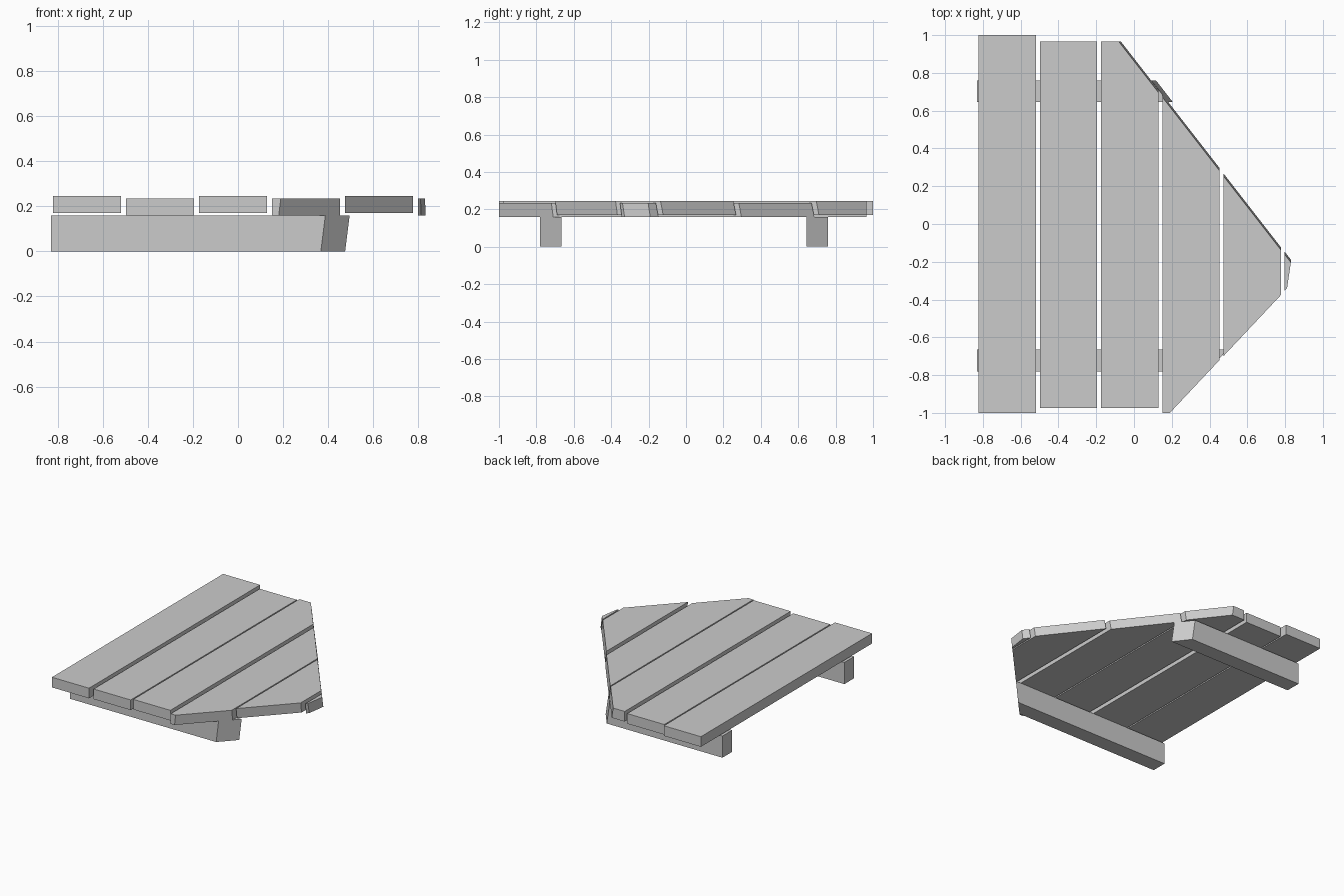
import bpy
import bmesh
from mathutils import Vector

cube = bpy.data.objects.get("Cube")
if cube:
    bpy.data.objects.remove(cube, do_unlink=True)

# One weathered grey for everything
grey = bpy.data.materials.new("weathered_grey")
grey.use_nodes = True
colour = (0.6, 0.6, 0.6, 1.0)
grey.diffuse_color = colour
grey.node_tree.nodes["Principled BSDF"].inputs["Base Color"].default_value = colour

# Slanted saw cuts: (point on the cut, outward direction)
CUTS = [
    ((0.19, -1.0, 0.235), (1, -0.94, -0.125)),
    ((-0.08, 0.965, 0.245), (1, 0.778, 0.15)),
    ((0.83, -0.205, 0.235), (1, -0.145, 0)),
]


def sawn_board(name, x, y, z):
    """Box between the given ranges, trimmed by the saw cuts."""
    bm = bmesh.new()
    bmesh.ops.create_cube(bm, size=1)
    for v in bm.verts:
        v.co = Vector([r[0] + (c + 0.5) * (r[1] - r[0]) for c, r in zip(v.co, (x, y, z))])
    for point, normal in CUTS:
        bmesh.ops.bisect_plane(bm, geom=bm.verts[:] + bm.edges[:] + bm.faces[:],
                               plane_co=point, plane_no=Vector(normal).normalized(),
                               clear_outer=True)
        rim = [e for e in bm.edges if e.is_boundary]
        if rim:
            bmesh.ops.holes_fill(bm, edges=rim, sides=0)
    bmesh.ops.recalc_face_normals(bm, faces=bm.faces[:])
    mesh = bpy.data.meshes.new(name)
    bm.to_mesh(mesh)
    bm.free()
    mesh.materials.append(grey)
    bpy.context.collection.objects.link(bpy.data.objects.new(name, mesh))


# Deck planks, alternately a little higher and lower
WIDTH, PITCH, THICK = 0.303, 0.324, 0.075
ENDS = [(-1, 1), (-0.975, 0.965), (-0.975, 0.965), (-1, 1), (-1, 1), (-1, 1)]
for i, ends in enumerate(ENDS):
    left = -0.822 + i * PITCH
    base = 0.16 if i % 2 else 0.17
    sawn_board(f"plank_{i + 1}", (left, left + WIDTH), ends, (base, base + THICK))

# Supporting beams
for name, y in (("front_beam", (-0.78, -0.665)), ("back_beam", (0.645, 0.76))):
    sawn_board(name, (-0.83, 0.9), y, (0, 0.16))
